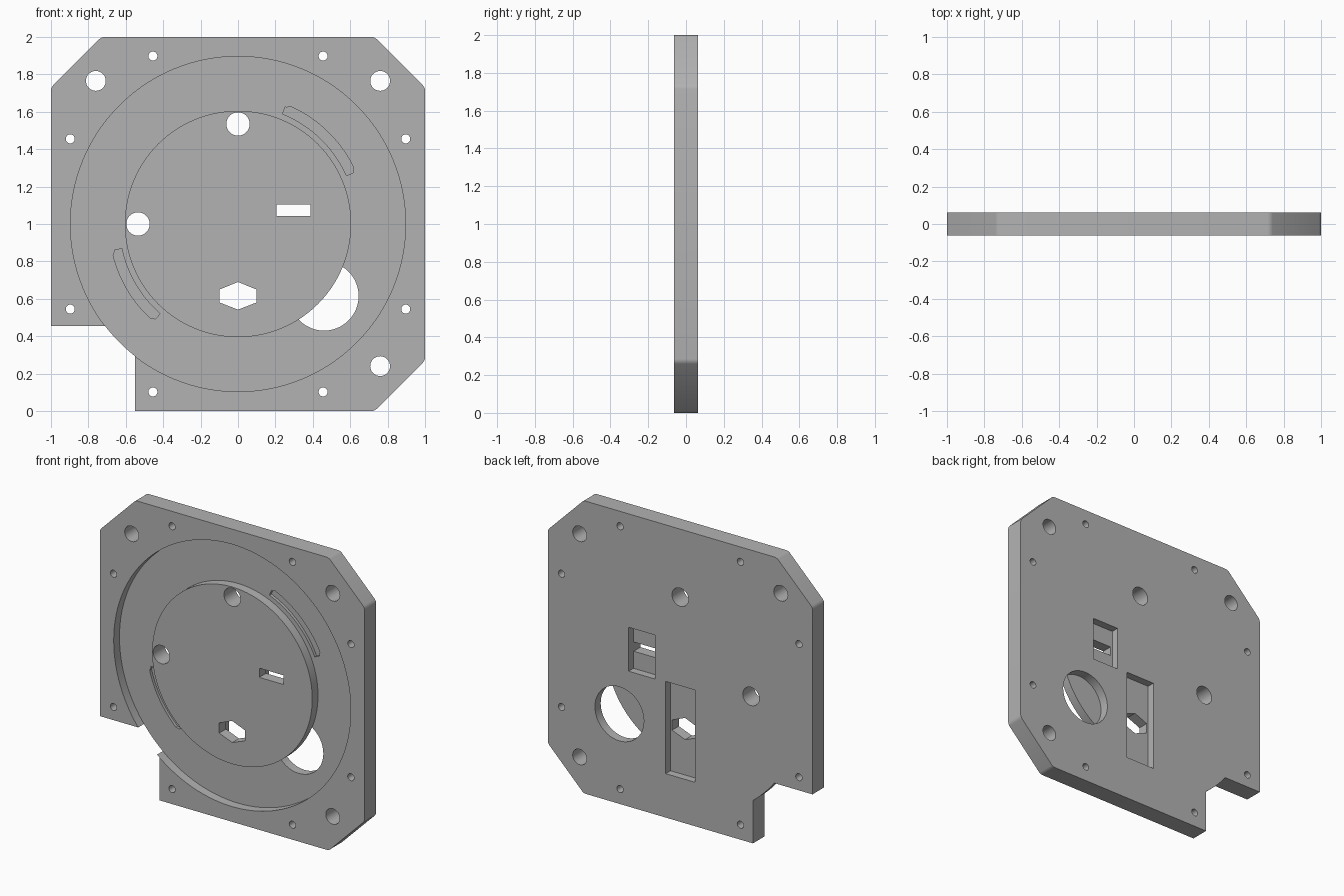
import bpy, bmesh
from math import sin, cos, pi, radians

if "Cube" in bpy.data.objects:
    bpy.data.objects.remove(bpy.data.objects["Cube"])

FRONT, FLOOR, BACK = -0.0625, 0.0, 0.0625
OUT = 0.1          # overshoot for cutters
CZ = 1.0           # height of the dial centre

grey = bpy.data.materials.new("plain grey")
grey.use_nodes = True
grey.diffuse_color = (0.45, 0.45, 0.45, 1)
grey.node_tree.nodes["Principled BSDF"].inputs["Base Color"].default_value = (0.45, 0.45, 0.45, 1)


def prism(name, pts, y0, y1):
    """Extrude an x-z outline from y0 to y1."""
    bm = bmesh.new()
    face = bm.faces.new([bm.verts.new((x, y0, z)) for x, z in pts])
    new = bmesh.ops.extrude_face_region(bm, geom=[face])["geom"]
    bmesh.ops.translate(bm, vec=(0, y1 - y0, 0),
                        verts=[v for v in new if isinstance(v, bmesh.types.BMVert)])
    bmesh.ops.recalc_face_normals(bm, faces=bm.faces)
    mesh = bpy.data.meshes.new(name)
    bm.to_mesh(mesh)
    bm.free()
    mesh.materials.append(grey)
    obj = bpy.data.objects.new(name, mesh)
    bpy.context.collection.objects.link(obj)
    return obj


def arc(x, z, r, a0, a1, n):
    return [(x + r * cos(radians(a0 + (a1 - a0) * i / n)),
             z + r * sin(radians(a0 + (a1 - a0) * i / n))) for i in range(n + 1)]


def disc(x, z, r, n=48):
    return arc(x, z, r, 0, 360, n)[:-1]


def box(x0, x1, z0, z1):
    return [(x0, z0), (x1, z0), (x1, z1), (x0, z1)]


def cut(obj, pts_or_obj, y0=-OUT, y1=OUT):
    """Subtract an outline or an object from obj."""
    tool = pts_or_obj if isinstance(pts_or_obj, bpy.types.Object) else prism("cutter", pts_or_obj, y0, y1)
    tool.hide_render = True
    mod = obj.modifiers.new("cut", "BOOLEAN")
    mod.operation, mod.solver, mod.object = "DIFFERENCE", "EXACT", tool
    bpy.context.view_layer.objects.active = obj
    bpy.ops.object.modifier_apply(modifier=mod.name)
    bpy.data.objects.remove(tool)


# Plate with three clipped corners, lightly rounded
C = 0.73
plate = prism("mounting_plate", [(-1, 0), (C, 0), (1, 1 - C), (1, 1 + C), (C, 2),
                                 (-C, 2), (-1, 1 + C)], FRONT, BACK)
bm = bmesh.new()
bm.from_mesh(plate.data)
edges = [e for e in bm.edges
         if abs(e.verts[0].co.y - e.verts[1].co.y) > 0.1 and (e.verts[0].co.x > -0.9 or e.verts[0].co.z > 1)]
bmesh.ops.bevel(bm, geom=edges, offset=0.015, segments=3, profile=0.5, affect="EDGES")
bm.to_mesh(plate.data)
bm.free()

# Corner notch that stops at the dial rim
notch = prism("notch", box(-1.2, -0.55, -0.2, 0.455), -OUT, OUT)
cut(notch, disc(0, CZ, 0.896, 128), -0.2, 0.2)
cut(plate, notch)

# Window and pockets from the back
cut(plate, disc(0.46, 0.615, 0.185), FLOOR - 0.001, OUT)
cut(plate, box(0.19, 0.39, 0.925, 1.225), 0.01, OUT)
cut(plate, box(-0.11, 0.11, 0.30, 0.93), 0.01, OUT)

# Ring-shaped recess in the front
ring = prism("ring", disc(0, CZ, 0.896, 128), -OUT, FLOOR)
cut(ring, disc(0, CZ, 0.605, 128), -0.2, 0.2)
cut(plate, ring)

# Round holes: corner bolts, dial pins and rim screws
holes = [(-0.76, 1.765, 0.053), (0.76, 1.765, 0.053), (0.76, 0.24, 0.053),
         (0, 1.535, 0.0625), (-0.535, CZ, 0.0625)]
for sx in (-1, 1):
    for sz in (-1, 1):
        holes += [(sx * 0.455, CZ + sz * 0.898, 0.024), (sx * 0.897, CZ + sz * 0.455, 0.024)]
for x, z, r in holes:
    cut(plate, disc(x, z, r, 32))

# Rectangular slot and stretched hexagon
cut(plate, box(0.205, 0.388, 1.042, 1.105))
cut(plate, [(0, 0.69), (-0.098, 0.65), (-0.098, 0.58), (0, 0.542), (0.098, 0.58), (0.098, 0.65)])

# Shallow curved grooves in the ring floor
for a0, a1 in ((24, 68), (192, 229)):
    groove = arc(0, CZ, 0.688, a0 + 2, a1 - 2, 24) + arc(0, CZ, 0.675, a1 - 0.6, a1, 2)
    groove += arc(0, CZ, 0.635, a1, a0, 24) + arc(0, CZ, 0.675, a0, a0 + 0.6, 2)
    cut(plate, groove, -0.03, FLOOR + 0.02)

bpy.context.view_layer.objects.active = plate
plate.select_set(True)
bpy.ops.object.shade_smooth_by_angle(angle=radians(30))
